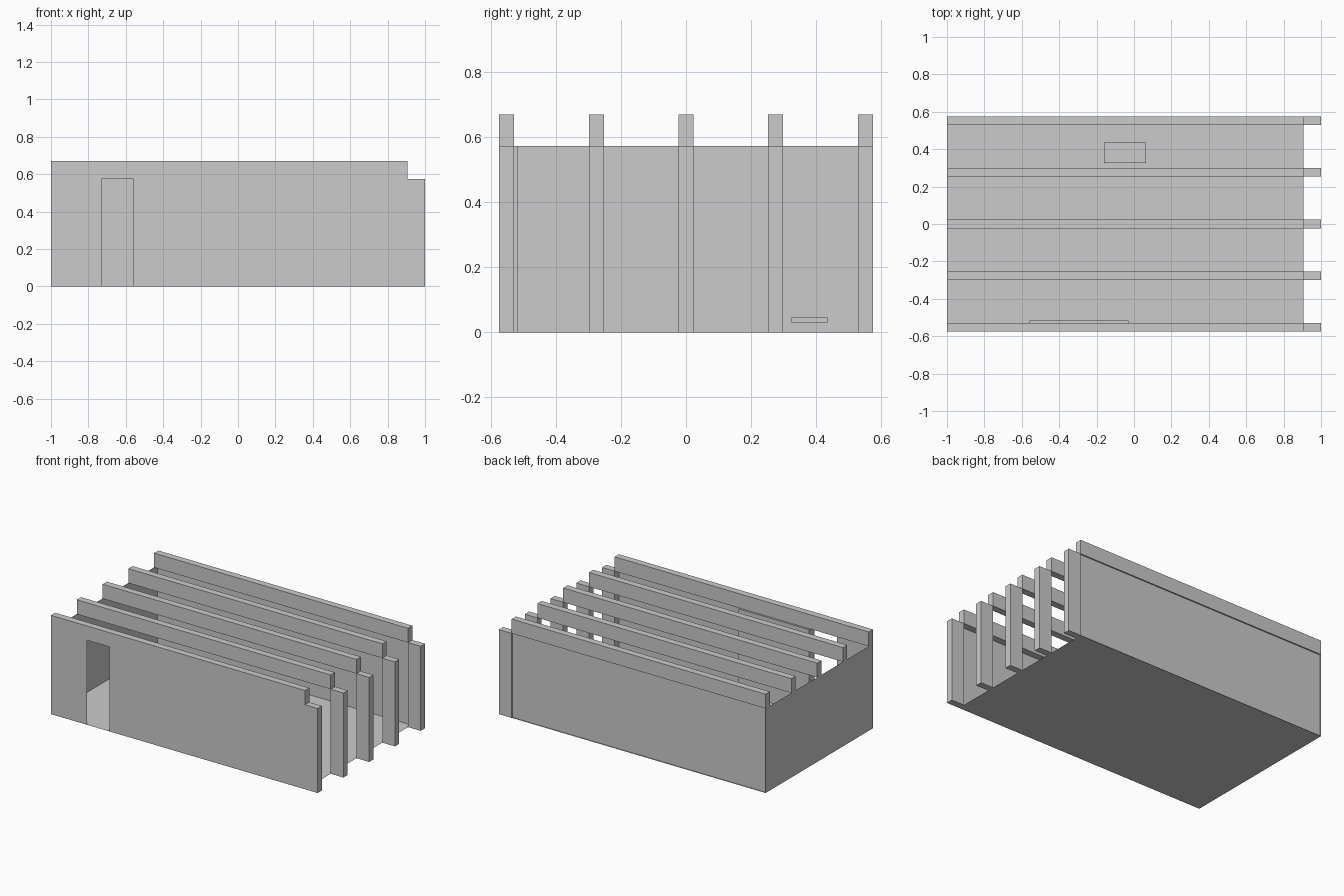
import bpy

if "Cube" in bpy.data.objects:
    bpy.data.objects.remove(bpy.data.objects["Cube"])

X0, X1, XP = -1.0, 1.0, 0.905     # left end, right end, inner face of the posts
Y = 0.575                         # half depth
WALL_H, TOP = 0.573, 0.67
T = 0.046                         # post and beam width


def mesh_object(name, verts, faces):
    mesh = bpy.data.meshes.new(name)
    mesh.from_pydata(verts, [], faces)
    mesh.update()
    ob = bpy.data.objects.new(name, mesh)
    bpy.context.collection.objects.link(ob)
    return ob


def box(name, x, y, z):
    verts = [(a, b, c) for a in x for b in y for c in z]
    faces = [(0, 1, 3, 2), (4, 6, 7, 5), (0, 4, 5, 1),
             (2, 3, 7, 6), (0, 2, 6, 4), (1, 5, 7, 3)]
    return mesh_object(name, verts, faces)


def panel(name, *corners):
    return mesh_object(name, corners, [(0, 1, 2, 3)])


def long_wall(name, xa, xb, y):
    panel(name, (xa, y, 0), (xb, y, 0), (xb, y, WALL_H), (xa, y, WALL_H))


# Floor sheet
panel("floor", (X0, -Y, 0), (XP, -Y, 0), (XP, Y, 0), (X0, Y, 0))

# Thin outer walls, the right side stays open
panel("left_wall", (X0, Y, 0), (X0, -Y, 0), (X0, -Y, WALL_H), (X0, Y, WALL_H))
long_wall("back_wall", XP, X0, Y - 0.009)
long_wall("front_wall_left", X0, -0.73, -Y + 0.0005)
long_wall("front_wall_right", -0.03, XP, -Y + 0.0005)

# Thick door panel beside the open doorway
box("door_panel", (-0.56, -0.03), (-Y, -0.517), (0, WALL_H))

# Roof beams with matching posts on the open side
for i in range(5):
    yc = (i - 2) * (Y - T / 2) / 2
    ys = (yc - T / 2, yc + T / 2)
    box("roof_beam", (X0, XP), ys, (WALL_H, TOP))
    box("side_post", (XP, X1), ys, (0, WALL_H))

# Small slab just above the floor
box("floor_slab", (-0.16, 0.065), (0.325, 0.435), (0.03, 0.046))
